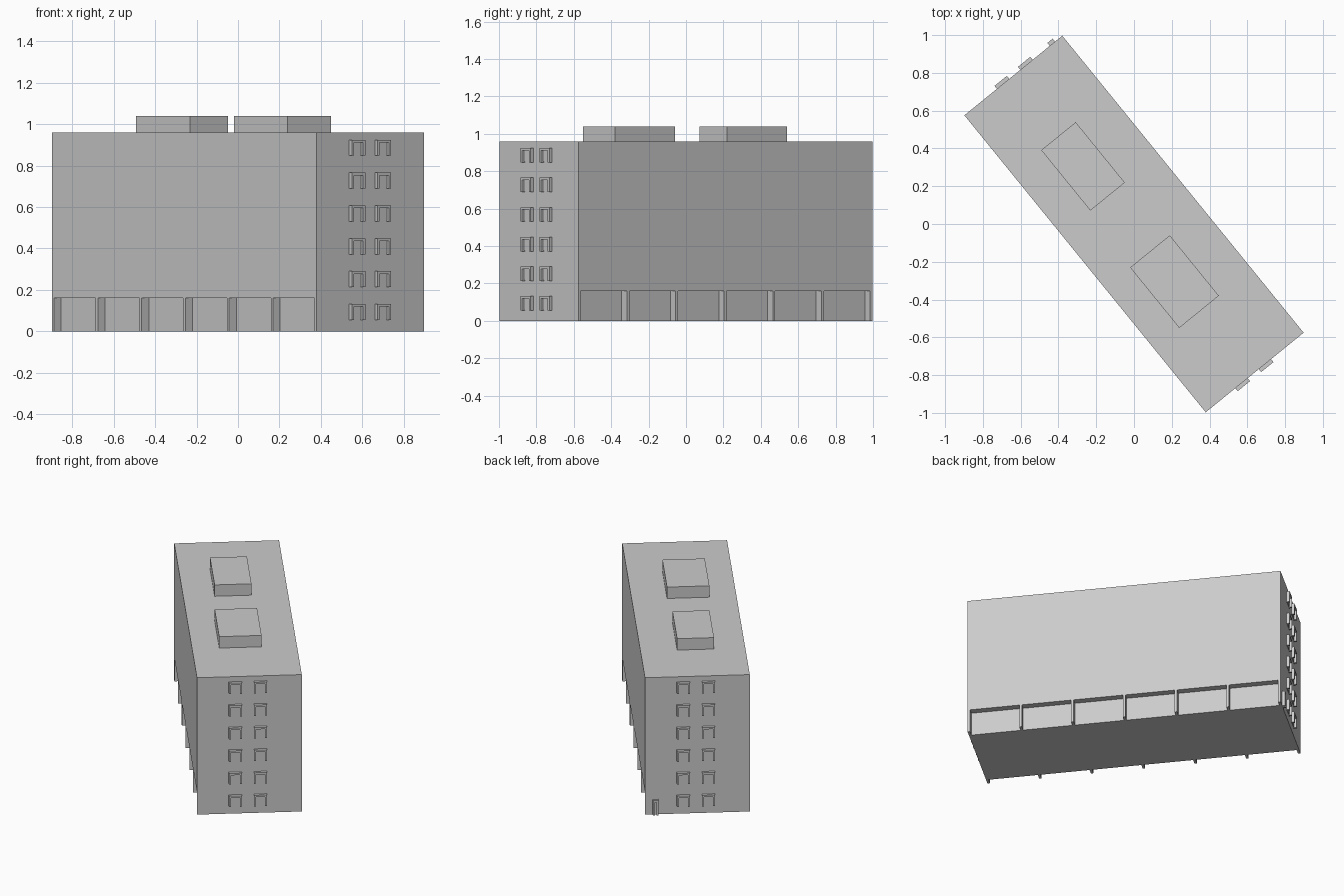
import bpy, bmesh
from math import radians
from mathutils import Matrix

if "Cube" in bpy.data.objects:
    bpy.data.objects.remove(bpy.data.objects["Cube"])

# Building frame: x across the block, y along it, turned about z
TURN = Matrix.Rotation(radians(39.1), 4, 'Z')
HALF_W, HALF_L, HEIGHT = 0.334, 1.013, 0.96
BAY_H, RECESS = 0.16, 0.045


def prism(name, profile, y0, y1, flip=False):
    """Extrude an x-z profile along y; flip turns it half round to the back end."""
    bm = bmesh.new()
    face = bm.faces.new([bm.verts.new((x, y0, z)) for x, z in profile])
    ext = bmesh.ops.extrude_face_region(bm, geom=[face])
    moved = [g for g in ext['geom'] if isinstance(g, bmesh.types.BMVert)]
    bmesh.ops.translate(bm, verts=moved, vec=(0, y1 - y0, 0))
    bmesh.ops.recalc_face_normals(bm, faces=bm.faces)
    mat = TURN @ Matrix.Rotation(radians(180 if flip else 0), 4, 'Z')
    bmesh.ops.transform(bm, matrix=mat, verts=bm.verts)
    mesh = bpy.data.meshes.new(name)
    bm.to_mesh(mesh)
    bm.free()
    obj = bpy.data.objects.new(name, mesh)
    bpy.context.collection.objects.link(obj)
    return obj


def rect(x, w, z0, z1):
    return [(x - w / 2, z0), (x + w / 2, z0), (x + w / 2, z1), (x - w / 2, z1)]


def opening(name, x, w, z0, z1, flip):
    """Projecting surround, open at the bottom, with a thin pane inside."""
    a, b, t = x - w / 2, x + w / 2, 0.013
    surround = [(a, z0), (a, z1), (b, z1), (b, z0),
                (b - t, z0), (b - t, z1 - t), (a + t, z1 - t), (a + t, z0)]
    prism(name + "_surround", surround, -HALF_L - 0.02, -HALF_L, flip)
    prism(name + "_pane", rect(x, w - 2 * t, z0 + 0.004, z1 - t),
          -HALF_L - 0.005, -HALF_L, flip)


# Main block with a recessed ground floor along both long sides
n = HALF_W - RECESS
prism("main_block", [(-n, 0), (n, 0), (n, BAY_H), (HALF_W, BAY_H), (HALF_W, HEIGHT),
                     (-HALF_W, HEIGHT), (-HALF_W, BAY_H), (-n, BAY_H)], -HALF_L, HALF_L)

# Piers dividing each long side into six bays
PIER = 0.016
pitch = (2 * HALF_L - PIER) / 6
for i in range(7):
    y = -HALF_L + i * pitch
    for s in (-1, 1):
        prism("ground_floor_pier", rect(s * (HALF_W - RECESS / 2), RECESS, 0, BAY_H),
              y, y + PIER)

# Roof plant rooms
prism("rear_roof_box", rect(-0.017, 0.235, HEIGHT, 1.04), 0.201, 0.613)
prism("front_roof_box", rect(-0.026, 0.27, HEIGHT, 1.04), -0.578, -0.166)

# Windows on both end walls
for flip in (False, True):
    for row in range(6):
        z = 0.055 + row * 0.1585
        for x in (-0.09, 0.07):
            opening("window", x, 0.084, z, z + 0.077, flip)

# Door on the rear end wall
opening("door", -0.267, 0.036, 0.0, 0.105, True)
